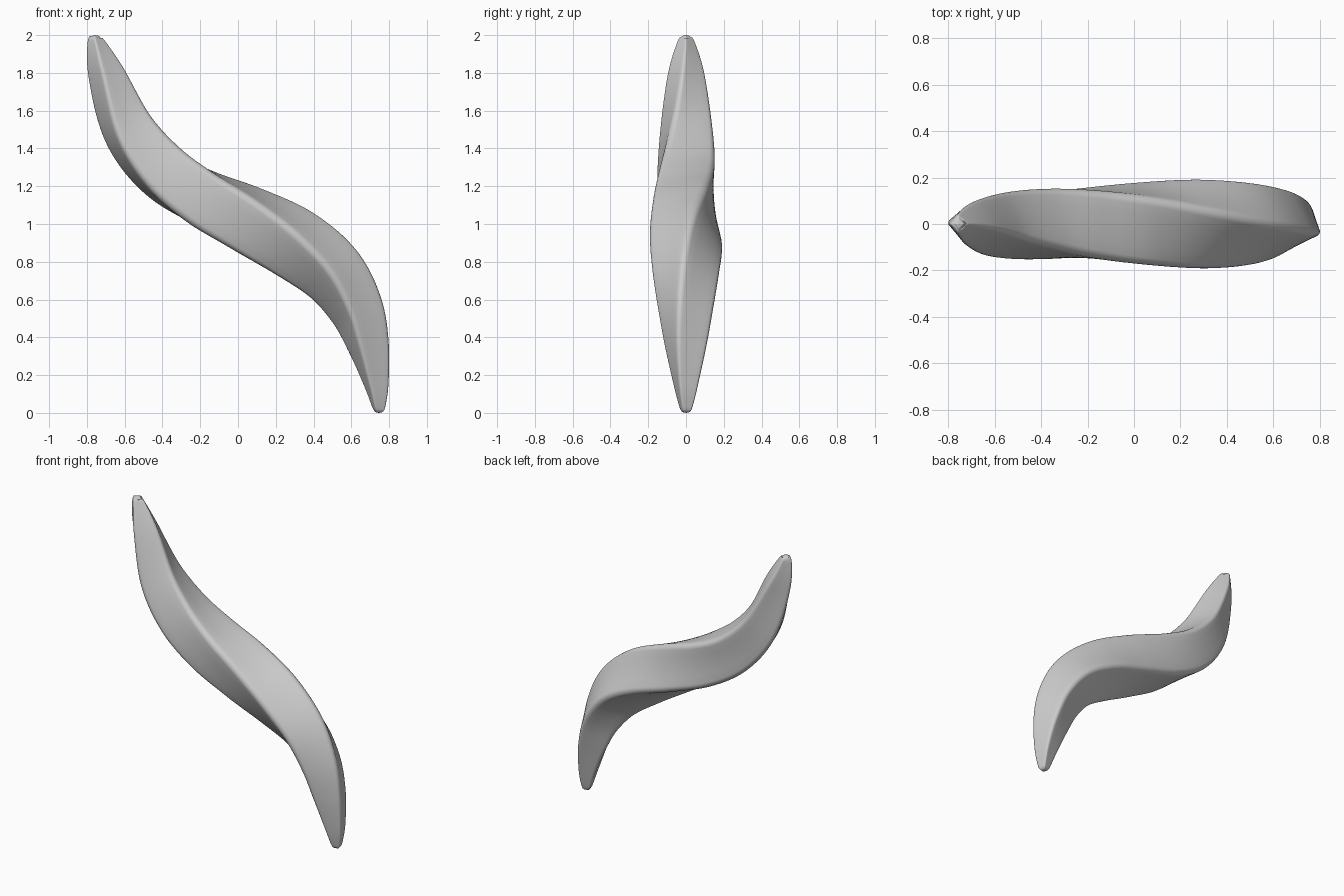
import bpy, bmesh, math
from mathutils import Vector

if "Cube" in bpy.data.objects:
    bpy.data.objects.remove(bpy.data.objects["Cube"])

# Spine keys from top to bottom: x, z, corner radius, twist in degrees
KEYS = [
    (-0.755, 2.000, 0.002, 0), (-0.755, 1.992, 0.024, 0), (-0.752, 1.96, 0.047, 1),
    (-0.700, 1.80, 0.096, 9), (-0.580, 1.50, 0.148, 24), (-0.410, 1.29, 0.178, 35),
    (-0.200, 1.145, 0.193, 47), (0.050, 1.025, 0.198, 61), (0.300, 0.895, 0.194, 78),
    (0.500, 0.740, 0.175, 92), (0.625, 0.550, 0.148, 103), (0.692, 0.350, 0.115, 111),
    (0.733, 0.150, 0.071, 117), (0.745, 0.040, 0.041, 119), (0.746, 0.008, 0.025, 120),
    (0.746, 0.000, 0.002, 120),
]
STEPS = 10


def catmull(a, b, c, d, t):
    return 0.5 * (2 * b + (c - a) * t + (2 * a - 5 * b + 4 * c - d) * t * t
                  + (3 * b - a - 3 * c + d) * t ** 3)


def rounded_square(fillet=0.25, arc=6, side=5):
    """Unit half-side square with rounded corners, first corner pointing along +u."""
    pts = []
    for k in range(4):
        mid = k * math.pi / 2
        centre = Vector((math.cos(mid), math.sin(mid))) * (1 - fillet) * math.sqrt(2)
        for i in range(arc + 1):
            ang = mid + math.radians(-45 + 90 * i / arc)
            pts.append(centre + fillet * Vector((math.cos(ang), math.sin(ang))))
    full = []
    for i, p in enumerate(pts):
        full.append(p)
        if i % (arc + 1) == arc:
            q = pts[(i + 1) % len(pts)]
            full += [p.lerp(q, j / side) for j in range(1, side)]
    return full


# Smooth the spine
keys = [Vector(k) for k in KEYS]
keys = [2 * keys[0] - keys[1]] + keys + [2 * keys[-1] - keys[-2]]
spine = []
for i in range(1, len(keys) - 2):
    spine += [catmull(*keys[i - 1:i + 3], s / STEPS) for s in range(STEPS)]
spine.append(keys[-2])

# Sweep the twisting section along the spine
section = rounded_square()
bm = bmesh.new()
rings = []
for i, p in enumerate(spine):
    a, b = spine[max(i - 3, 0)], spine[min(i + 3, len(spine) - 1)]
    tangent = Vector((b[0] - a[0], 0, b[1] - a[1])).normalized()
    front = Vector((0, -1, 0))
    side = Vector((tangent.z, 0, -tangent.x))
    th = math.radians(p[3])
    u = front * math.cos(th) + side * math.sin(th)
    v = -front * math.sin(th) + side * math.cos(th)
    half = max(p[2], 0.001) / 1.31
    centre = Vector((p[0], 0, p[1]))
    rings.append([bm.verts.new(centre + (u * q.x + v * q.y) * half) for q in section])
n = len(section)
for r0, r1 in zip(rings, rings[1:]):
    for j in range(n):
        bm.faces.new((r0[j], r0[(j + 1) % n], r1[(j + 1) % n], r1[j]))
bm.faces.new(rings[0])
bm.faces.new(rings[-1])
bmesh.ops.recalc_face_normals(bm, faces=bm.faces)
for f in bm.faces:
    f.smooth = True
mesh = bpy.data.meshes.new("twisted_strand")
bm.to_mesh(mesh)
bm.free()
obj = bpy.data.objects.new("twisted_strand", mesh)
bpy.context.collection.objects.link(obj)
